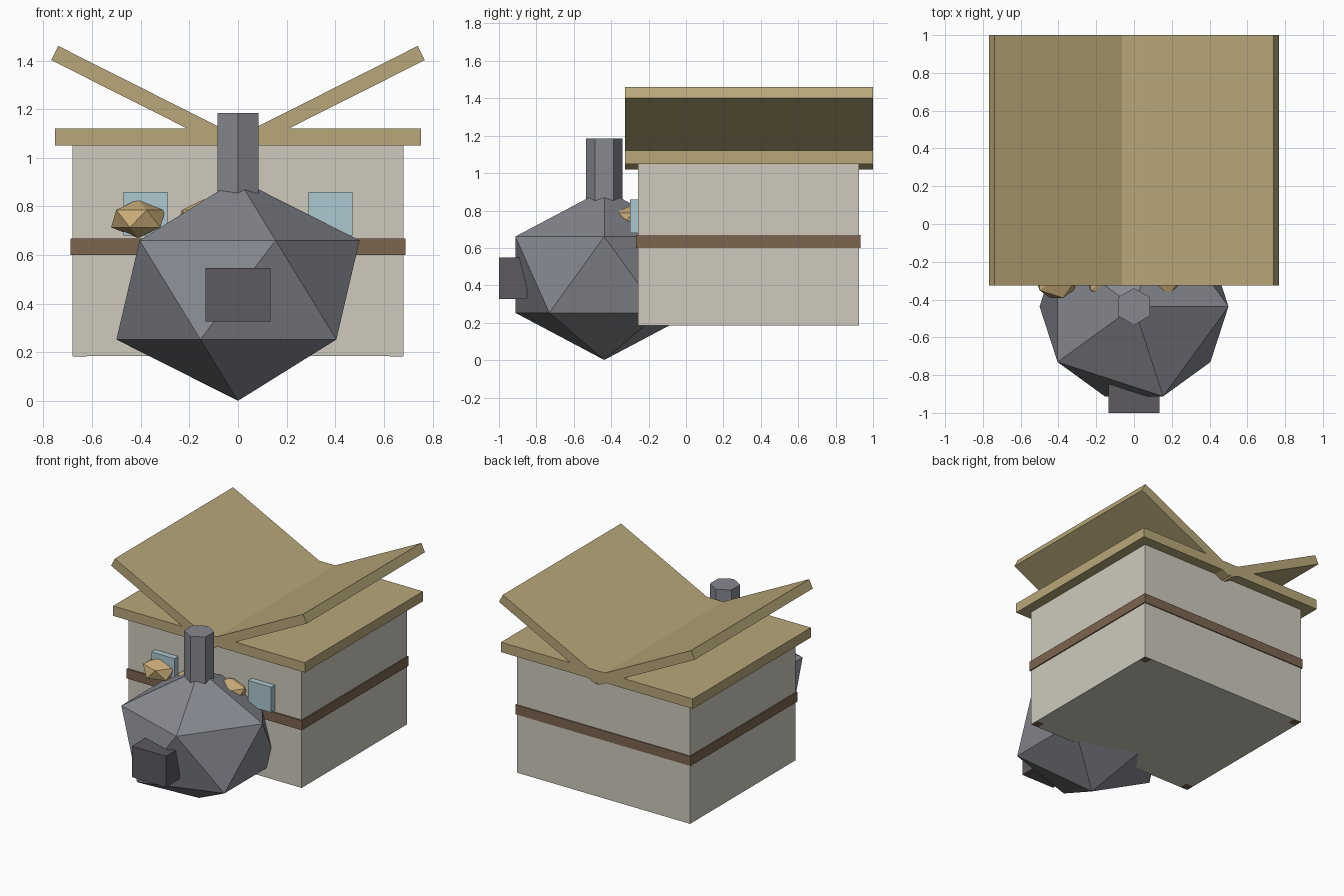
import bpy
from math import atan, radians

if "Cube" in bpy.data.objects:
    bpy.data.objects.remove(bpy.data.objects["Cube"])


def material(name, rgb):
    m = bpy.data.materials.new(name)
    m.diffuse_color = (*rgb, 1)
    m.use_nodes = True
    m.node_tree.nodes["Principled BSDF"].inputs["Base Color"].default_value = m.diffuse_color
    return m


PLASTER = material("plaster", (0.62, 0.59, 0.51))
TIMBER = material("timber", (0.20, 0.13, 0.08))
THATCH = material("thatch", (0.48, 0.39, 0.19))
STONE = material("stone", (0.24, 0.25, 0.28))
IRON = material("dark_iron", (0.11, 0.10, 0.12))
GLASS = material("glass", (0.41, 0.58, 0.63))
CRUST = material("crust", (0.60, 0.42, 0.19))


def finish(name, mat):
    ob = bpy.context.object
    ob.name = name
    ob.data.materials.append(mat)
    return ob


def box(name, mat, x, y, z):
    """Box given by its (min, max) extents on each axis."""
    bpy.ops.mesh.primitive_cube_add(size=1, location=[sum(r) / 2 for r in (x, y, z)])
    bpy.context.object.scale = [r[1] - r[0] for r in (x, y, z)]
    return finish(name, mat)


def lump(name, mat, centre, scale):
    """Flat-faced 20-sided ball, stretched."""
    bpy.ops.mesh.primitive_ico_sphere_add(subdivisions=1, radius=1, location=centre)
    bpy.context.object.scale = scale
    return finish(name, mat)


# House body and timber band
box("walls", PLASTER, (-0.68, 0.68), (-0.257, 0.925), (0.185, 1.05))
box("timber_band", TIMBER, (-0.688, 0.688), (-0.266, 0.932), (0.60, 0.668))

# Corner posts set into the walls, showing only underneath
for sx in (-1, 1):
    for y in (-0.227, 0.895):
        cx = sx * 0.65
        box("corner_post", TIMBER, (cx - 0.028, cx + 0.028),
            (y - 0.028, y + 0.028), (0.184, 1.05))

# Roof: flat slab with two slopes rising outwards
box("roof_slab", THATCH, (-0.753, 0.753), (-0.326, 1.0), (1.05, 1.12))
for side, sx in (("left", -1), ("right", 1)):
    bpy.ops.mesh.primitive_cube_add(size=1, location=(sx * 0.374, 0.337, 1.24))
    slope = finish("roof_slope_" + side, THATCH)
    slope.scale = (0.85, 1.326, 0.065)
    slope.rotation_euler.y = -sx * atan(0.503)

# Windows
for side, sx in (("left", -1), ("right", 1)):
    box("window_" + side, GLASS, (sx * 0.38 - 0.09, sx * 0.38 + 0.09),
        (-0.30, -0.24), (0.68, 0.86))

# Oven with its door and hexagonal chimney
lump("oven", STONE, (0, -0.437, 0.457), (0.559, 0.559, 0.456))
box("oven_door", IRON, (-0.134, 0.134), (-1.0, -0.85), (0.328, 0.548))
bpy.ops.mesh.primitive_cylinder_add(vertices=6, radius=0.098, depth=0.40,
                                    location=(0, -0.437, 0.985))
finish("chimney", STONE)

# Loaves on the shelf behind the oven
for x in (-0.41, -0.14, 0.14):
    lump("loaf", CRUST, (x, -0.285, 0.75), (0.125, 0.125, 0.08))
